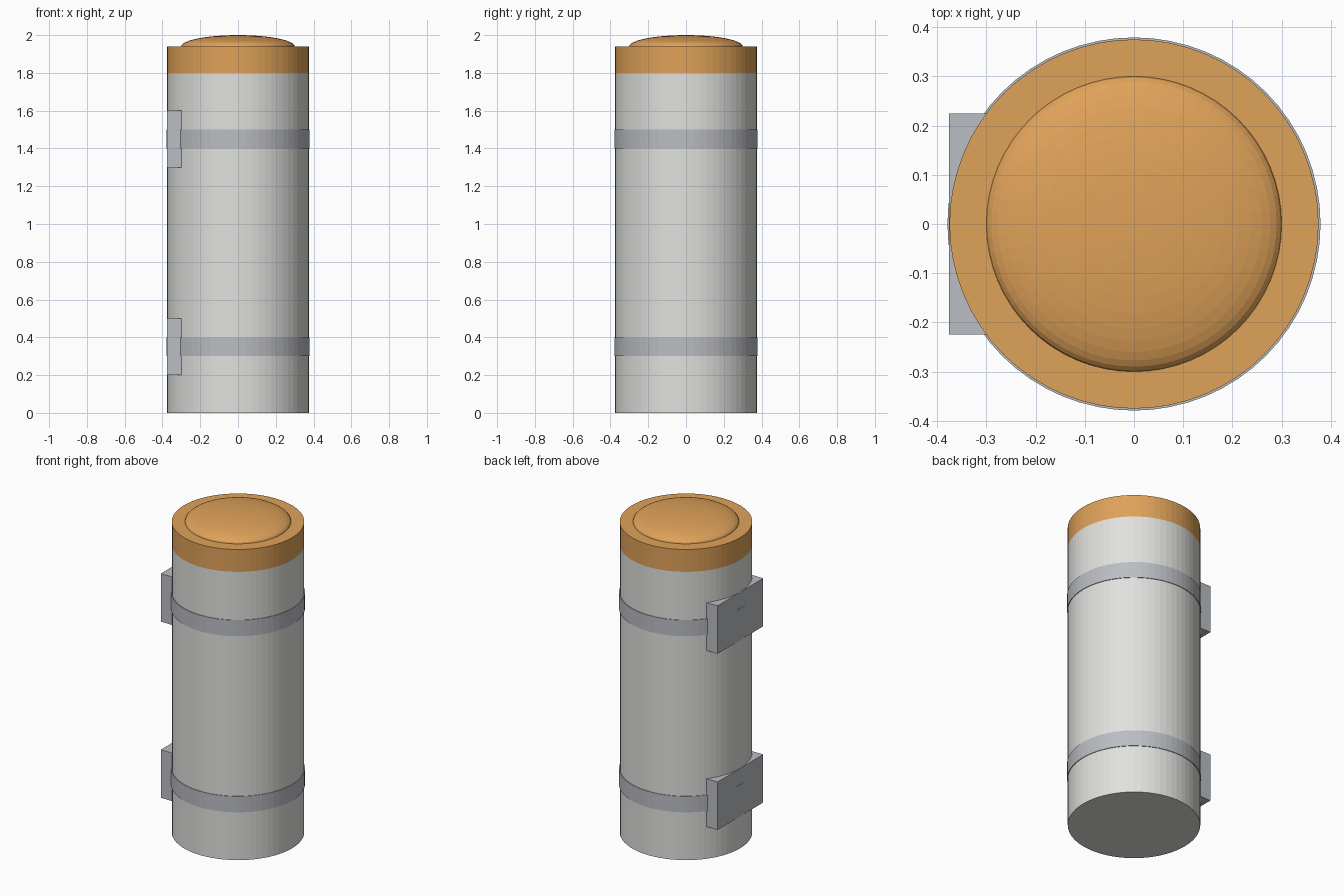
import bpy
import bmesh
from math import sin, cos, pi
from mathutils import Matrix

cube = bpy.data.objects.get("Cube")
if cube:
    bpy.data.objects.remove(cube, do_unlink=True)

SIDES = 64
RADIUS = 0.375


def material(name, rgb):
    mat = bpy.data.materials.new(name)
    mat.use_nodes = True
    mat.diffuse_color = (*rgb, 1)
    mat.node_tree.nodes["Principled BSDF"].inputs["Base Color"].default_value = (*rgb, 1)
    return mat


def finish(name, bm, mat):
    bmesh.ops.recalc_face_normals(bm, faces=bm.faces)
    mesh = bpy.data.meshes.new(name)
    bm.to_mesh(mesh)
    bm.free()
    mesh.materials.append(mat)
    obj = bpy.data.objects.new(name, mesh)
    bpy.context.collection.objects.link(obj)
    return obj


def lathe(name, profile, mat, closed=False):
    """Spin (radius, height) points around z; open profiles get end caps."""
    bm = bmesh.new()
    rings = []
    for r, z in profile:
        rings.append([bm.verts.new((r * cos(2 * pi * i / SIDES), r * sin(2 * pi * i / SIDES), z))
                      for i in range(SIDES)])
    pairs = list(zip(rings, rings[1:]))
    if closed:
        pairs.append((rings[-1], rings[0]))
    else:
        bm.faces.new(rings[0])
        bm.faces.new(rings[-1])
    for low, high in pairs:
        for i in range(SIDES):
            j = (i + 1) % SIDES
            bm.faces.new((low[i], low[j], high[j], high[i]))
    return finish(name, bm, mat)


def box(name, size, center, mat):
    bm = bmesh.new()
    bmesh.ops.create_cube(bm, size=1, matrix=Matrix.Translation(center) @ Matrix.Diagonal((*size, 1)))
    return finish(name, bm, mat)


body_grey = material("light grey", (0.75, 0.75, 0.73))
steel = material("steel grey", (0.49, 0.51, 0.54))
orange = material("amber orange", (0.74, 0.36, 0.10))

# Canister and coloured lid
lathe("canister_body", [(RADIUS, 0), (RADIUS, 1.8)], body_grey)
lathe("lid", [(RADIUS, 1.8), (RADIUS, 1.94)], orange)

# Shallow dome on the lid, a flattened half sphere
steps = 12
dome = [(0.3 * cos(pi / 2 * k / steps), 1.94 + 0.06 * sin(pi / 2 * k / steps)) for k in range(steps)]
lathe("lid_dome", dome + [(0.004, 2.0)], orange)

# Straps with a mounting bracket behind each
for label, z in (("lower", 0.35), ("upper", 1.45)):
    inner, outer = RADIUS - 0.01, RADIUS + 0.004
    lathe(label + "_strap",
          [(inner, z - 0.05), (outer, z - 0.05), (outer, z + 0.05), (inner, z + 0.05)],
          steel, closed=True)
    box(label + "_bracket", (0.076, 0.45, 0.3), (-0.338, 0, z), steel)
